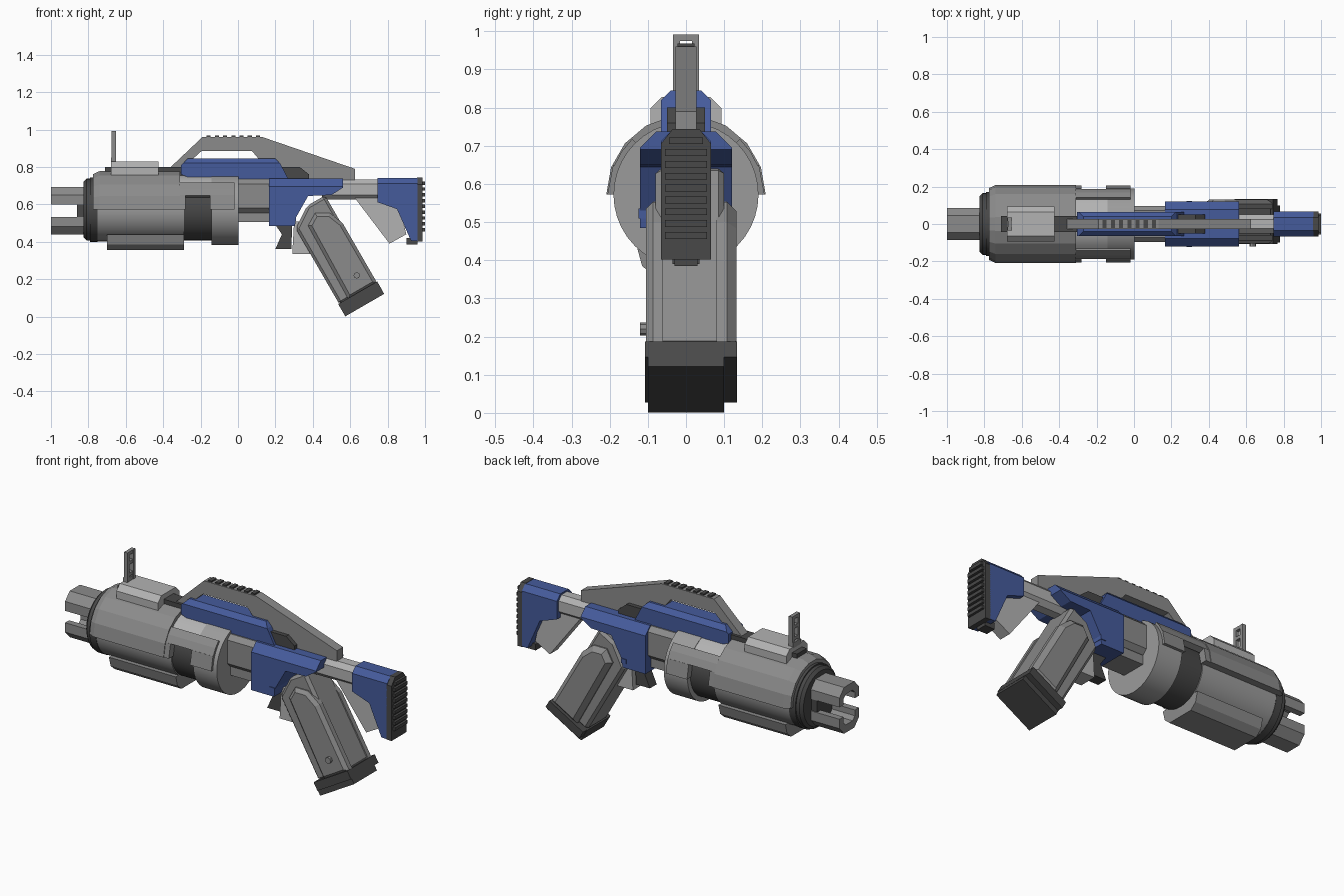
import bpy, bmesh, math
from mathutils import Vector

if "Cube" in bpy.data.objects:
    bpy.data.objects.remove(bpy.data.objects["Cube"])

def material(name, rgb):
    m = bpy.data.materials.new(name)
    m.diffuse_color = (*rgb, 1)
    m.use_nodes = True
    m.node_tree.nodes["Principled BSDF"].inputs["Base Color"].default_value = m.diffuse_color
    return m

GREY = material("mid_grey", (0.26, 0.26, 0.26))
SILVER = material("silver_grey", (0.33, 0.33, 0.33))
LIGHT = material("light_grey", (0.45, 0.45, 0.45))
DARK = material("dark_grey", (0.065, 0.065, 0.065))
BLUE = material("blue", (0.06, 0.105, 0.33))
CZ = 0.572  # height of the barrel axis

def finish(name, bm, mat, smooth=False):
    bmesh.ops.recalc_face_normals(bm, faces=bm.faces)
    me = bpy.data.meshes.new(name)
    bm.to_mesh(me)
    bm.free()
    me.materials.append(mat)
    ob = bpy.data.objects.new(name, me)
    bpy.context.collection.objects.link(ob)
    if smooth:
        bpy.ops.object.select_all(action='DESELECT')
        ob.select_set(True)
        bpy.context.view_layer.objects.active = ob
        bpy.ops.object.shade_smooth_by_angle(angle=math.radians(25))
    return ob

def prism(name, pts, lo, hi, mat, axis='y', chamfer=0, rule=None):
    """Extrude an outline (xz along y, or yz along x); bevel the edges that meet the rule."""
    bm = bmesh.new()
    def place(p, t):
        return (p[0], t, p[1]) if axis == 'y' else (t, p[0], p[1])
    a = [bm.verts.new(place(p, lo)) for p in pts]
    b = [bm.verts.new(place(p, hi)) for p in pts]
    n = len(pts)
    bm.faces.new(a)
    bm.faces.new(b[::-1])
    for i in range(n):
        j = (i + 1) % n
        bm.faces.new((a[i], a[j], b[j], b[i]))
    bmesh.ops.recalc_face_normals(bm, faces=bm.faces)
    if chamfer:
        edges = [e for e in bm.edges if rule is None or rule(e)]
        bmesh.ops.bevel(bm, geom=edges, offset=chamfer, segments=1, profile=0.5,
                        affect='EDGES', clamp_overlap=True)
    return finish(name, bm, mat)

def box(name, x0, x1, y0, y1, z0, z1, mat, chamfer=0, rule=None):
    return prism(name, [(x0, z0), (x1, z0), (x1, z1), (x0, z1)], y0, y1, mat, 'y', chamfer, rule)

def top_edges(z):
    """Lengthwise edges above a height."""
    return lambda e: all(v.co.z > z for v in e.verts) and abs(e.verts[0].co.y - e.verts[1].co.y) < 1e-4

def lengthwise(e):
    return abs(e.verts[0].co.x - e.verts[1].co.x) > 0.02 and abs(e.verts[0].co.y - e.verts[1].co.y) < 1e-4

def lathe(name, prof, mat, n=40, a0=0, a1=360, smooth=True):
    """Sweep a closed (x, radius) section around the barrel axis."""
    bm = bmesh.new()
    full = a1 - a0 == 360
    rings = []
    for i in range(n if full else n + 1):
        a = math.radians(a0 + (a1 - a0) * i / n)
        rings.append([bm.verts.new((x, r * math.cos(a), CZ + r * math.sin(a))) for x, r in prof])
    m = len(prof)
    for i in range(n):
        p, q = rings[i], rings[(i + 1) % len(rings)]
        for k in range(m):
            l = (k + 1) % m
            bm.faces.new((p[k], p[l], q[l], q[k]))
    if not full:
        bm.faces.new(rings[0])
        bm.faces.new(rings[-1][::-1])
    return finish(name, bm, mat, smooth)

# Muzzle: two C-shaped prongs with a dark plug
half = [(-.085, .033), (-.085, .085), (-.045, .128), (.045, .128), (.085, .085), (.085, .033),
        (.05, .033), (.05, .065), (.03, .085), (-.03, .085), (-.05, .065), (-.05, .033)]
for side, s in (("upper", 1), ("lower", -1)):
    prism("muzzle_prong_" + side, [(y, .566 + s * z) for y, z in half], -1, -.79, GREY, 'x')
box("muzzle_plug", -.86, -.79, -.08, .08, .48, .65, DARK)

# Barrel housing
lathe("front_collar", [(-.825, .15), (-.81, .165), (-.765, .165), (-.765, .04), (-.825, .04)], DARK)
lathe("front_collar_step", [(-.79, .172), (-.75, .172), (-.75, .05), (-.79, .05)], DARK)
lathe("barrel_body", [(-.762, .17), (-.29, .17), (-.29, .05), (-.762, .05)], SILVER)
lathe("barrel_core", [(-.3, .164), (-.13, .164), (-.13, .05), (-.3, .05)], DARK)
lathe("rear_ring", [(-.142, .19), (.003, .19), (.003, .05), (-.142, .05)], SILVER)
lathe("top_cover", [(-.31, .188), (-.13, .188), (-.13, .15), (-.31, .15)], LIGHT, 8, 40, 140)

# Upper shell and its side arms, notched over the dark core
lathe("upper_shell", [(-.775, .192), (-.74, .209), (-.31, .209), (-.31, .165), (-.775, .165)],
      GREY, 9, 0, 180, False)
for side in ("right", "left"):
    def span(a, b):
        return (a, b) if side == "right" else (180 - b, 180 - a)
    lathe("shell_arm_" + side, [(-.315, .203), (-.02, .203), (-.02, .17), (-.315, .17)],
          GREY, 2, *span(22, 46), False)
    lathe("shell_arm_end_" + side, [(-.15, .206), (-.02, .206), (-.02, .17), (-.15, .17)],
          GREY, 1, *span(0, 22), False)
    lathe("shell_arm_root_" + side, [(-.315, .206), (-.28, .206), (-.28, .165), (-.315, .165)],
          GREY, 1, *span(0, 22), False)

# Lower hull
prism("lower_hull", [(-.13, .44), (-.115, .385), (-.08, .355), (.08, .355), (.115, .385), (.13, .44)],
      -.7, -.29, GREY, 'x')

# Front sight
box("sight_base", -.68, -.425, -.093, .093, .75, .828, LIGHT, .03, top_edges(.8))
box("sight_foot", -.68, -.655, -.033, .033, .82, .85, GREY)
for side, s in (("right", 1), ("left", -1)):
    box("sight_post_" + side, -.675, -.653, s * .025 - .009, s * .025 + .009, .82, .992, GREY)
for i, z in enumerate((.865, .93, .983)):
    box(f"sight_bar_{i}", -.674, -.654, -.03, .03, z - .009, z + .009, GREY)

# Dark top rail
box("top_rail", -.71, .1, -.042, .042, .74, .8, DARK)
prism("rail_tail", [(.1, .7), (.38, .7), (.38, .76), (.33, .8), (.1, .8)], -.05, .05, DARK)

# Blue upper receiver
prism("upper_receiver", [(-.305, .76), (-.305, .81), (-.27, .845), (.2, .845), (.225, .82), (.27, .735), (-.24, .735)],
      -.065, .065, BLUE, 'y', .033, top_edges(.84))

# Carry handle with grip teeth
prism("carry_handle", [(-.37, .79), (-.19, .96), (.13, .96), (.625, .79), (.625, .73), (.28, .73),
                       (.13, .82), (.075, .885), (-.195, .885), (-.3, .79)], -.027, .027, GREY)
for i in range(7):
    x = -.157 + i * .044
    box(f"handle_tooth_{i}", x - .011, x + .011, -.022, .022, .955, .968, DARK)

# Inner receiver blocks
box("inner_receiver", -.03, .3, -.097, .097, .555, .735, GREY, .025, lengthwise)
box("inner_lower_block", -.03, .25, -.07, .07, .505, .57, GREY)

# Blue rear receiver
prism("rear_receiver", [(.165, .738), (.562, .738), (.562, .69), (.5, .65), (.375, .645), (.31, .53),
                        (.305, .485), (.165, .485)], -.12, .12, BLUE, 'y', .042, top_edges(.73))
box("receiver_pin", .28, .31, -.124, .124, .51, .535, BLUE)

# Trigger and guard
prism("trigger", [(.2, .49), (.235, .44), (.2, .362), (.285, .362), (.29, .49)], -.03, .03, DARK)
prism("trigger_guard", [(.3, .51), (.29, .335), (.4, .335), (.45, .5)], -.05, .05, LIGHT)

# Raked grip, drawn in its own tilted frame (u down the grip, v across)
def rake(pts):
    return [(.658 + .5 * u + .866 * v, .095 - .866 * u + .5 * v) for u, v in pts]

prism("grip_core", rake([(-.03, -.115), (-.03, .11), (-.575, .11), (-.575, .0), (-.5, -.115)]),
      -.08, .1, GREY, 'y', .015)
plate = rake([(-.03, .117), (-.03, -.06), (-.48, -.05), (-.52, .016), (-.48, .085), (-.4, .117)])
prism("grip_plate_front", plate, -.105, -.06, GREY, 'y', .018,
      lambda e: all(v.co.y < -.1 for v in e.verts))
prism("grip_plate_back", plate, .08, .132, GREY, 'y', .025,
      lambda e: all(v.co.y > .13 for v in e.verts))
prism("grip_cap", rake([(.039, -.12), (.039, .12), (-.037, .12), (-.037, -.12)]), -.1, .1, DARK)
prism("grip_cap_lip", rake([(.01, -.117), (.01, .121), (-.037, .121), (-.037, -.117)]), -.107, .133, DARK)
bolt = [(.635 + .017 * math.cos(i * math.pi / 4), .22 + .017 * math.sin(i * math.pi / 4)) for i in range(8)]
prism("grip_bolt", bolt, -.121, -.09, GREY)

# Stock tube and brace
box("stock_tube", .45, .8, -.05, .05, .625, .733, LIGHT, .025, lengthwise)
prism("stock_brace", [(.62, .64), (.81, .39), (.9, .44), (.86, .6), (.8, .64)], -.035, .035, LIGHT)

# Blue butt stock
prism("butt_stock", [(.745, .742), (.96, .742), (.96, .405), (.925, .405), (.85, .575), (.745, .612)],
      -.066, .066, BLUE, 'y', .03, top_edges(.73))

# Ribbed butt pad
prism("butt_pad", [(-.066, .402), (.066, .402), (.066, .705), (.035, .744), (-.035, .744), (-.066, .705)],
      .957, .987, DARK, 'x')
for i in range(9):
    z = .465 + i * .031
    w = .055 if i < 8 else .045
    box(f"pad_rib_{i}", .98, 1.0, -w, w, z - .009, z + .009, DARK)
box("pad_toe", .9, .96, -.03, .03, .385, .42, DARK)
